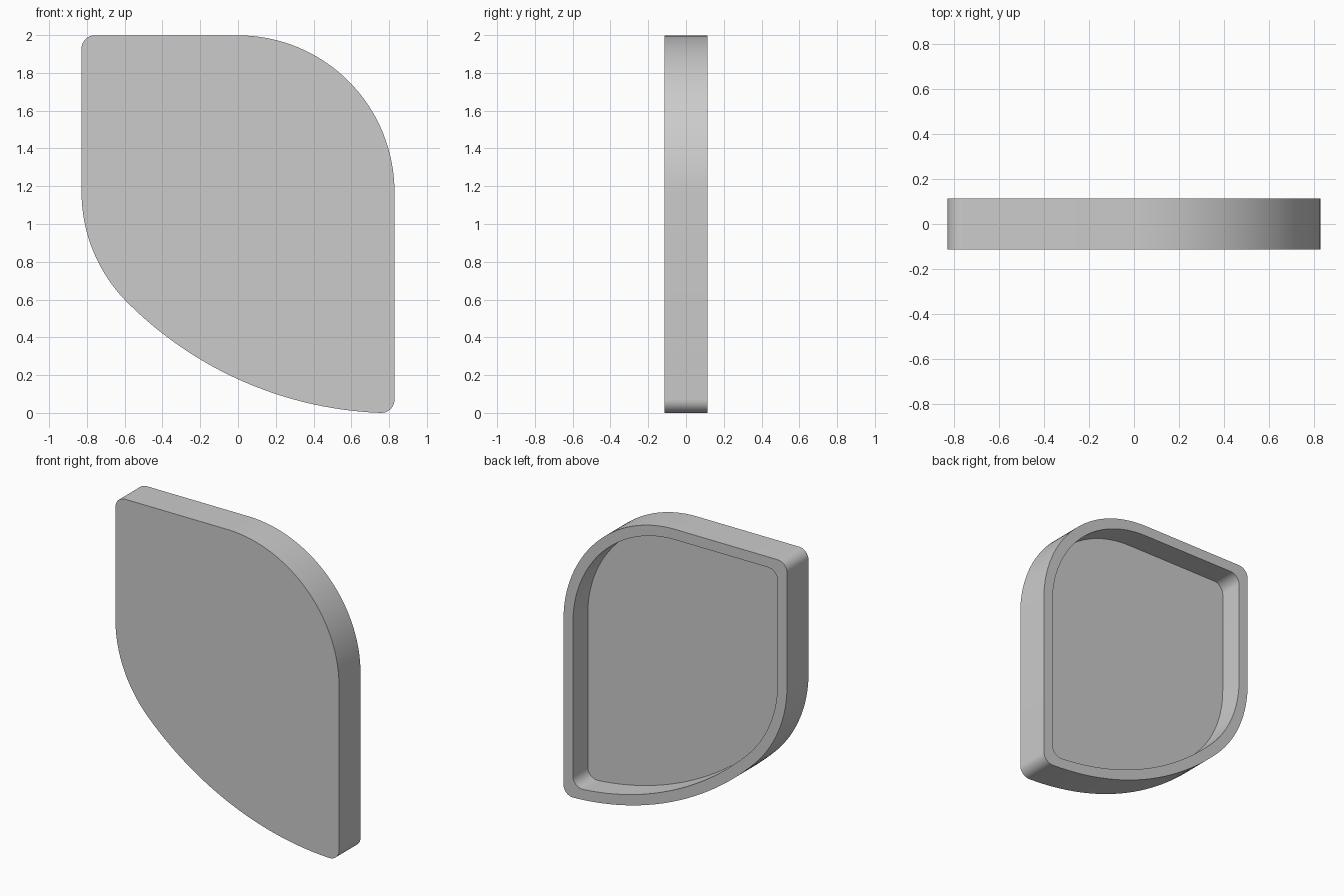
import bpy
import bmesh
from math import asin, cos, degrees, radians, sin, sqrt

cube = bpy.data.objects.get("Cube")
if cube:
    bpy.data.objects.remove(cube)

BIG = 2.0                        # radius of the long lower sweep
HALF = BIG / (1 + sqrt(2))       # half width, also radius of the round shoulders
DEPTH = 0.228
WALL = 0.07
CORNER = 0.07


def arc(cx, cz, radius, start, end, steps):
    """Points along an arc in the xz plane, angles in degrees."""
    angles = [radians(start + (end - start) * i / steps) for i in range(steps + 1)]
    return [(cx + radius * cos(a), cz + radius * sin(a)) for a in angles]


def outline(inset):
    """Counter-clockwise leaf outline, moved inward by inset."""
    reach = inset + CORNER
    drop = sqrt((BIG - reach) ** 2 - reach ** 2)
    tip = 270 - degrees(asin(reach / (BIG - reach)))
    shoulder = HALF - inset
    points = arc(0, BIG - HALF, shoulder, 0, 90, 32)
    points += arc(reach - HALF, BIG - reach, CORNER, 90, 180, 10)
    points += arc(0, BIG - HALF, shoulder, 180, 225, 16)
    points += arc(HALF, BIG, BIG - inset, 225, tip, 24)[1:]
    points += arc(HALF - reach, BIG - drop, CORNER, tip, 360, 10)[1:]
    return points


# Hollow tray: front panel, outer side, back rim, inner side, floor
bm = bmesh.new()
outer, inner = outline(0), outline(WALL)
base = min(z for x, z in outer)
layers = [(outer, -DEPTH / 2), (outer, DEPTH / 2),
          (inner, DEPTH / 2), (inner, WALL - DEPTH / 2)]
rings = [[bm.verts.new((x, y, z - base)) for x, z in pts] for pts, y in layers]
for a, b in zip(rings, rings[1:]):
    for i in range(len(a)):
        j = (i + 1) % len(a)
        bm.faces.new((a[i], a[j], b[j], b[i]))
bm.faces.new(rings[0])
bm.faces.new(rings[-1])
bmesh.ops.recalc_face_normals(bm, faces=bm.faces)

mesh = bpy.data.meshes.new("leaf_tray")
bm.to_mesh(mesh)
bm.free()
tray = bpy.data.objects.new("leaf_tray", mesh)
bpy.context.collection.objects.link(tray)

# Plain grey
grey = bpy.data.materials.new("plain_grey")
grey.use_nodes = True
colour = (0.6, 0.6, 0.6, 1)
grey.diffuse_color = colour
grey.node_tree.nodes["Principled BSDF"].inputs["Base Color"].default_value = colour
mesh.materials.append(grey)

# Smooth curved sides, sharp rims
bpy.context.view_layer.objects.active = tray
tray.select_set(True)
bpy.ops.object.shade_smooth_by_angle(angle=radians(30))
